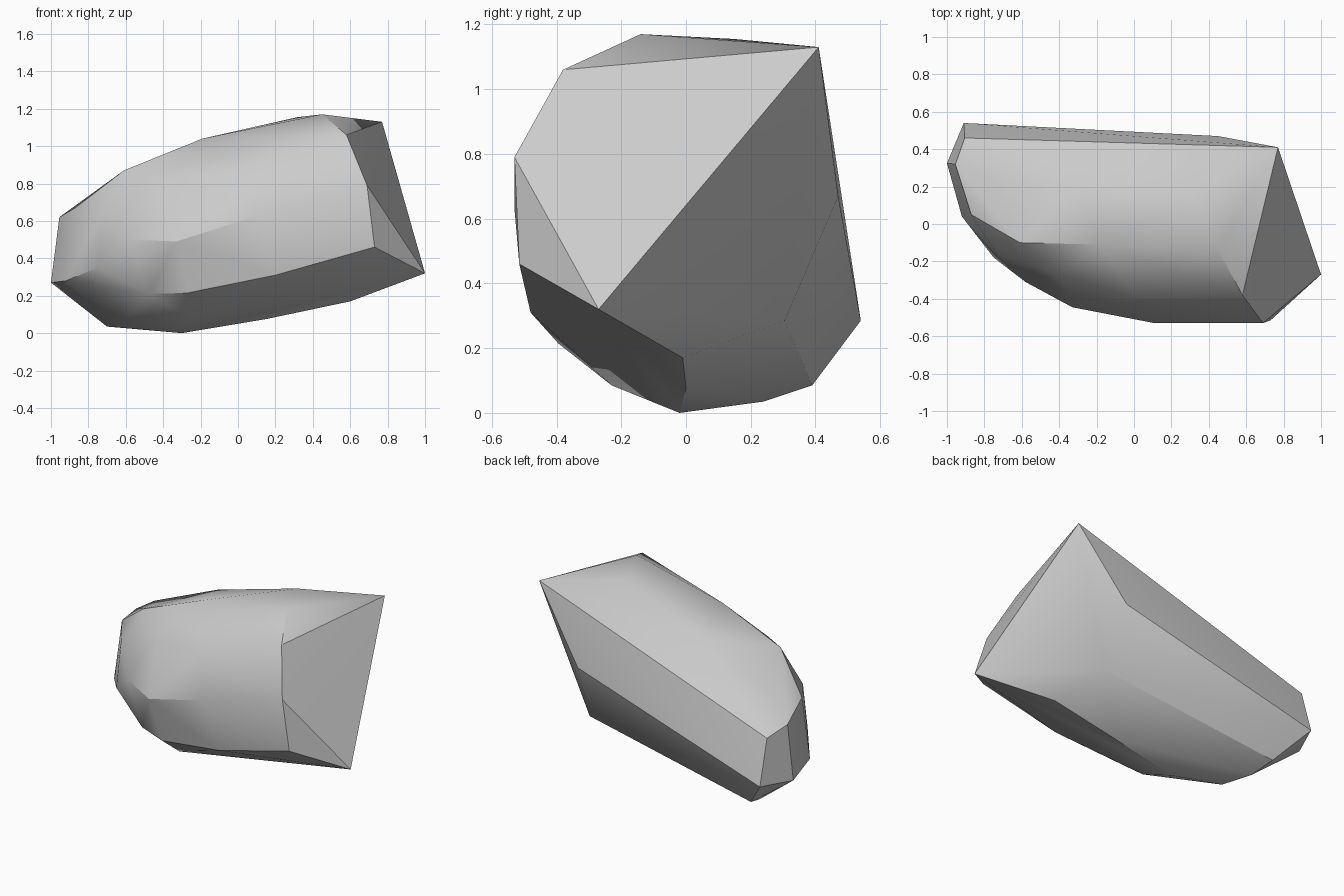
import bpy
import bmesh
from math import radians

default_cube = bpy.data.objects.get("Cube")
if default_cube:
    bpy.data.objects.remove(default_cube, do_unlink=True)


def make_material(name, colour):
    material = bpy.data.materials.new(name)
    material.use_nodes = True
    material.diffuse_color = colour
    shader = material.node_tree.nodes.get("Principled BSDF")
    shader.inputs["Base Color"].default_value = colour
    shader.inputs["Roughness"].default_value = .8
    return material


def make_hull(name, corner_groups, material, sharp_angle):
    """Wrap a convex chipped-stone surface around groups of corner points."""
    mesh = bpy.data.meshes.new(name)
    bm = bmesh.new()
    for group in corner_groups:
        for corner in group:
            bm.verts.new(corner)
    bmesh.ops.convex_hull(bm, input=bm.verts[:], use_existing_faces=False)
    # remove points that ended up inside the hull
    loose = [vert for vert in bm.verts if not vert.link_faces]
    bmesh.ops.delete(bm, geom=loose, context="VERTS")
    bmesh.ops.recalc_face_normals(bm, faces=bm.faces[:])
    bm.to_mesh(mesh)
    bm.free()
    mesh.materials.append(material)
    stone = bpy.data.objects.new(name, mesh)
    bpy.context.collection.objects.link(stone)
    bpy.context.view_layer.objects.active = stone
    stone.select_set(True)
    bpy.ops.object.shade_smooth_by_angle(angle=radians(sharp_angle))
    return stone


# broken flat end
broken_end = [(1, -.27, .32), (.77, .41, 1.13), (.58, -.38, 1.06),
              (.69, -.53, .79), (.73, -.515, .46)]

# rounded crown running along the top
crown = [(.45, -.14, 1.17), (.32, .15, 1.155), (-.19, -.11, 1.04),
         (-.61, -.1, .87), (-.87, .05, .67)]

# rear shoulder of the crown
rear_shoulder = [(-.3, .22, .955), (-.775, .25, .745)]

# bulging front
front_bulge = [(.11, -.53, .63), (-.33, -.445, .49), (.02, -.4, .87),
               (-.4, -.27, .82), (-.58, -.31, .5), (-.73, -.16, .64),
               (-.75, -.18, .35)]

# lower front ridge
front_ridge = [(.2, -.48, .31), (-.27, -.395, .215), (-.48, -.3, .21),
               (-.26, -.23, .085)]

# small blunt end
blunt_end = [(-.955, .32, .62), (-1, .325, .27), (-.92, .04, .28),
             (-.91, .54, .285), (-.905, .46, .57)]

# underside keel
keel = [(.6, -.01, .17), (.15, 0, .075), (-.3, -.02, 0), (-.635, .05, .03),
        (-.7, .24, .035), (-.74, .39, .085)]

# flat back
back_wall = [(.45, .47, .67), (.48, .305, .285)]

stone_grey = make_material("stone grey", (.6, .6, .6, 1))
make_hull("stone",
          [broken_end, crown, rear_shoulder, front_bulge, front_ridge,
           blunt_end, keel, back_wall],
          stone_grey, sharp_angle=30)
